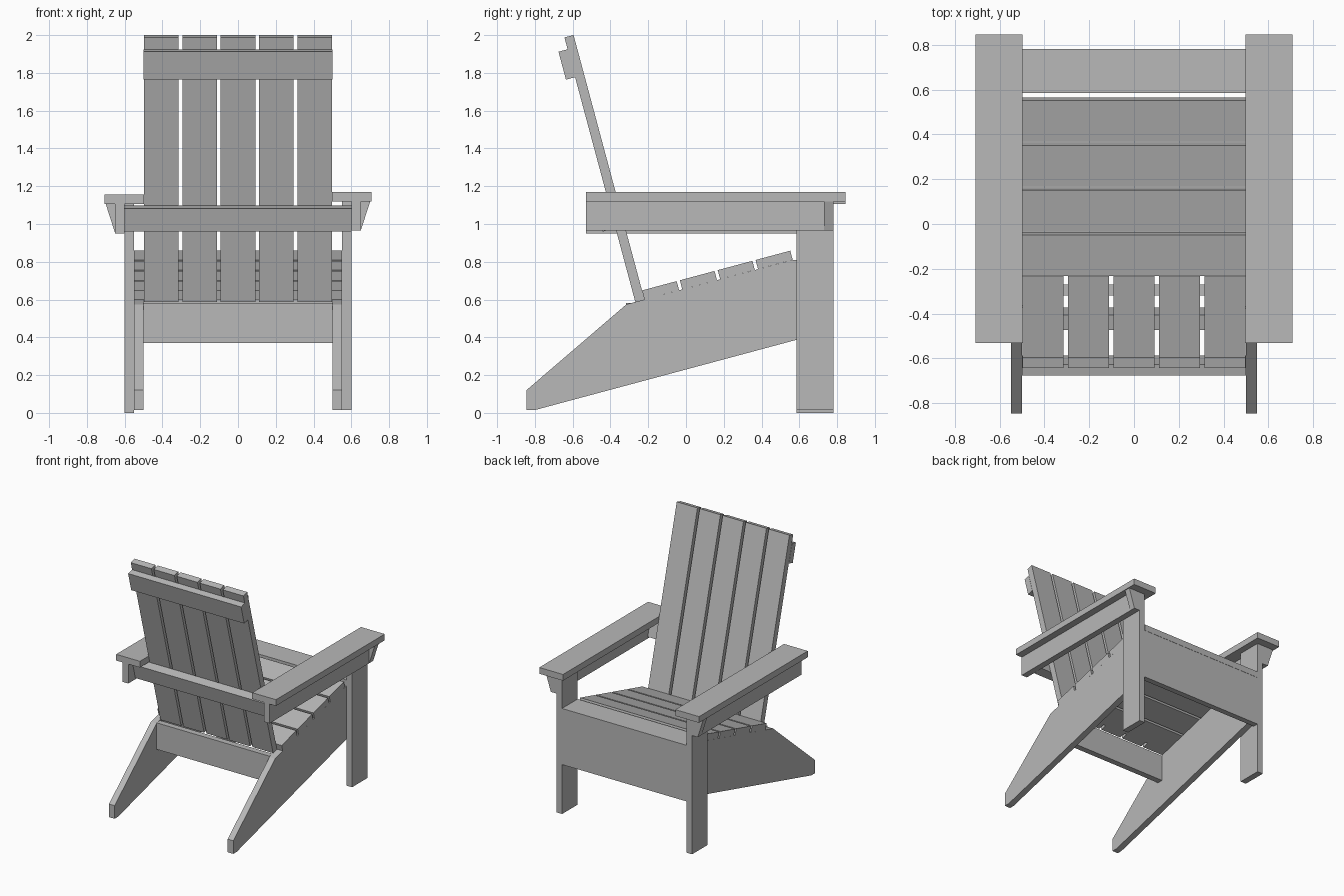
import bpy
import bmesh
import math
from mathutils import Vector

cube = bpy.data.objects.get("Cube")
if cube:
    bpy.data.objects.remove(cube, do_unlink=True)

grey = bpy.data.materials.new("grey wood")
grey.use_nodes = True
GREY = (0.48, 0.48, 0.48, 1)
grey.diffuse_color = GREY
grey.node_tree.nodes["Principled BSDF"].inputs["Base Color"].default_value = GREY

TILT = math.radians(15)
ALONG = Vector((math.cos(TILT), math.sin(TILT)))   # up the seat, in (y, z)
UP = Vector((-math.sin(TILT), math.cos(TILT)))     # up the backrest, in (y, z)
SEAT = Vector((-0.22, 0.60))                       # where seat and back meet
T = 0.05                                           # board thickness


def prism(name, profile, start, end, axis="x"):
    """Extrude a profile along x (points y, z) or along y (points x, z)."""
    def place(p, d):
        return (d, p[0], p[1]) if axis == "x" else (p[0], d, p[1])
    bm = bmesh.new()
    face = bm.faces.new([bm.verts.new(place(p, start)) for p in profile])
    grown = bmesh.ops.extrude_face_region(bm, geom=[face])["geom"]
    shift = Vector(place((0, 0), end - start))
    bmesh.ops.translate(bm, vec=shift, verts=[g for g in grown if isinstance(g, bmesh.types.BMVert)])
    bmesh.ops.recalc_face_normals(bm, faces=bm.faces)
    mesh = bpy.data.meshes.new(name)
    bm.to_mesh(mesh)
    bm.free()
    mesh.materials.append(grey)
    obj = bpy.data.objects.new(name, mesh)
    bpy.context.collection.objects.link(obj)
    return obj


def box(name, x, y, z):
    return prism(name, [(y[0], z[0]), (y[1], z[0]), (y[1], z[1]), (y[0], z[1])], *x)


def tilted(name, s, u, x):
    """Board square to the tilted seat: s along the seat, u up the back."""
    corners = [(s[0], u[0]), (s[1], u[0]), (s[1], u[1]), (s[0], u[1])]
    return prism(name, [SEAT + ALONG * a + UP * b for a, b in corners], *x)


# Sloping side boards that also form the rear legs
side_profile = [(-0.845, 0.015), (-0.80, 0.015), (0.735, 0.427), (0.735, 0.81),
                (0.565, 0.81), SEAT, (-0.315, 0.575), (-0.845, 0.12)]

# Both sides; one arm assembly sits slightly lower
for side, sign, drop in (("left", 1, 0), ("right", -1, 0.015)):
    def xs(a, b):
        return sign * a, sign * b

    prism(side + "_side_board", side_profile, *xs(0.50, 0.55))
    box(side + "_front_leg", xs(0.55, 0.60), (0.585, 0.78), (0.015 - drop, 1.12 - drop))
    box(side + "_arm_support", xs(0.60, 0.65), (-0.53, 0.78), (0.965 - drop, 1.12 - drop))
    box(side + "_armrest", xs(0.497, 0.707), (-0.53, 0.845), (1.12 - drop, 1.17 - drop))
    bracket = [(0.65, 0.965), (0.70, 1.12), (0.65, 1.12)]
    prism(side + "_arm_bracket", [(sign * x, z - drop) for x, z in bracket], 0.73, 0.78, "y")

# Seat: sloped slats, then a flat slat over the front apron
for i in range(4):
    s = i * 0.2075
    tilted(f"seat_slat_{i + 1}", (s, s + 0.19), (0, T), (-0.55, 0.55))
box("front_seat_slat", (-0.55, 0.55), (0.585, 0.782), (0.81, 0.86))
box("front_apron", (-0.55, 0.55), (0.735, 0.78), (0.41, 0.81))

# Backrest: five slats held by three cross rails
for i in range(5):
    mid = (i - 2) * 0.2035
    tilted(f"back_slat_{i + 1}", (-T, 0), (0, 1.45), (mid - 0.0915, mid + 0.0915))
tilted("top_back_rail", (-2 * T, -T), (1.232, 1.385), (-0.5, 0.5))
tilted("middle_back_rail", (-T - 0.07, -T), (0.405, 0.53), (-0.6, 0.6))
box("lower_back_rail", (-0.5, 0.5), (-0.318, -0.27), (0.37, 0.582))
